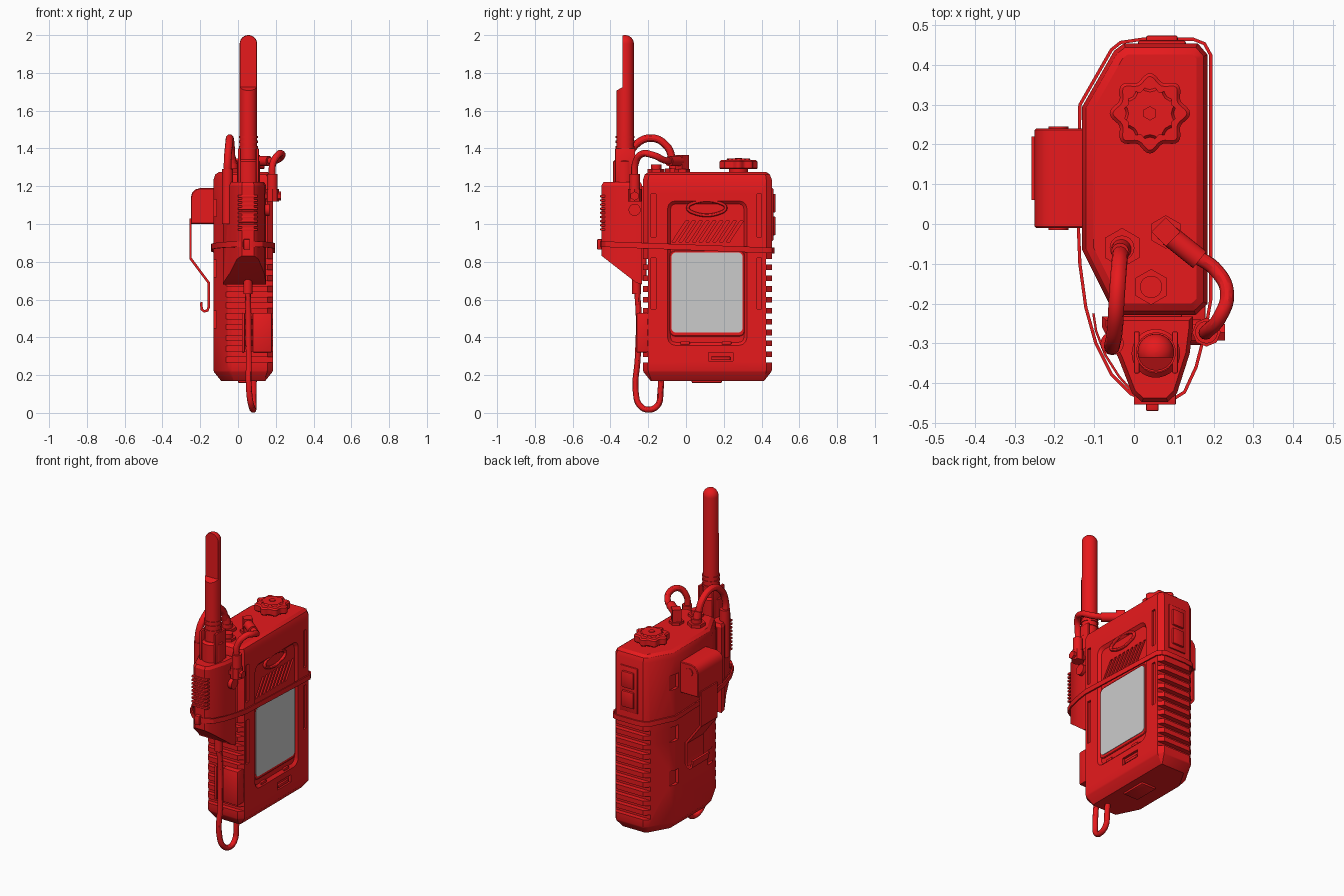
import bpy, bmesh, math
from mathutils import Vector

if "Cube" in bpy.data.objects:
    bpy.data.objects.remove(bpy.data.objects["Cube"])

RED = bpy.data.materials.new("red")
RED.diffuse_color = (0.8, 0.01, 0.012, 1)
RED.use_nodes = True
RED.node_tree.nodes["Principled BSDF"].inputs["Base Color"].default_value = RED.diffuse_color
XY = lambda u, v, w: (u, v, w)
XZ = lambda u, v, w: (u, w, v)
YZ = lambda u, v, w: (w, u, v)

def finish(name, bm, mat=RED):
    bmesh.ops.recalc_face_normals(bm, faces=bm.faces)
    me = bpy.data.meshes.new(name)
    bm.to_mesh(me)
    bm.free()
    ob = bpy.data.objects.new(name, me)
    bpy.context.collection.objects.link(ob)
    if mat:
        me.materials.append(mat)
    smooth(ob)
    return ob

def select(ob):
    bpy.ops.object.select_all(action='DESELECT')
    ob.select_set(True)
    bpy.context.view_layer.objects.active = ob

def smooth(ob):
    select(ob)
    bpy.ops.object.shade_smooth_by_angle(angle=math.radians(30))

def inset(pts, d, closed=True):
    n = len(pts)
    P = [Vector(p) for p in pts]
    area = sum(P[i - 1].cross(P[i]) for i in range(n))
    s = 1 if area > 0 else -1
    out = []
    for i, p in enumerate(P):
        a = P[i - 1] if closed or i > 0 else 2 * p - P[i + 1]
        b = P[(i + 1) % n] if closed or i < n - 1 else 2 * p - P[i - 1]
        e, f = (p - a).normalized(), (b - p).normalized()
        n1, n2 = Vector((-e.y, e.x)), Vector((-f.y, f.x))
        m = n1 + n2
        out.append(p + m * (s * d * 2 / m.dot(m)))
    return out

def loft(name, pts, layers, place=XY, mat=RED):
    # stack inset copies of an outline: layers are (height, inset)
    bm = bmesh.new()
    rings = [[bm.verts.new(place(p.x, p.y, w)) for p in inset(pts, d)] for w, d in layers]
    n = len(pts)
    for r, q in zip(rings, rings[1:]):
        for i in range(n):
            bm.faces.new((r[i], r[(i + 1) % n], q[(i + 1) % n], q[i]))
    bm.faces.new(rings[0])
    bm.faces.new(rings[-1])
    return finish(name, bm, mat)

def ribbon(name, pts, t, w0, w1, place=XY, closed=True):
    bm = bmesh.new()
    inner = inset(pts, t, closed)
    R = [[bm.verts.new(place(*q)) for q in ((*o, w0), (*o, w1), (*i, w1), (*i, w0))]
         for o, i in zip(pts, inner)]
    for k in range(len(R) if closed else len(R) - 1):
        a, b = R[k], R[(k + 1) % len(R)]
        for j in range(4):
            bm.faces.new((a[j], a[(j + 1) % 4], b[(j + 1) % 4], b[j]))
    if not closed:
        bm.faces.new(R[0])
        bm.faces.new(R[-1])
    return finish(name, bm)

def boxes(name, spans, bevel=0.0, mat=RED):
    bm = bmesh.new()
    for x0, x1, y0, y1, z0, z1 in spans:
        vs = bmesh.ops.create_cube(bm, size=1)['verts']
        for v in vs:
            v.co = ((x0 + x1) / 2 + v.co.x * (x1 - x0), (y0 + y1) / 2 + v.co.y * (y1 - y0),
                    (z0 + z1) / 2 + v.co.z * (z1 - z0))
    if bevel:
        bmesh.ops.bevel(bm, geom=bm.edges[:], offset=bevel, segments=2, profile=0.5, affect='EDGES')
    return finish(name, bm, mat)

def cyl(name, p0, p1, r, n=24, r2=None):
    p0, p1 = Vector(p0), Vector(p1)
    bm = bmesh.new()
    bmesh.ops.create_cone(bm, cap_ends=True, segments=n, radius1=r, radius2=r if r2 is None else r2,
                          depth=(p1 - p0).length)
    bm.transform((p1 - p0).to_track_quat('Z', 'Y').to_matrix().to_4x4())
    bmesh.ops.translate(bm, verts=bm.verts, vec=(p0 + p1) / 2)
    return finish(name, bm)

def tube(name, pts, r, closed=False):
    cu = bpy.data.curves.new(name, 'CURVE')
    cu.dimensions, cu.bevel_depth, cu.bevel_resolution, cu.resolution_u = '3D', r, 4, 8
    cu.use_fill_caps = True
    sp = cu.splines.new('BEZIER')
    sp.bezier_points.add(len(pts) - 1)
    sp.use_cyclic_u = closed
    for b, p in zip(sp.bezier_points, pts):
        b.co, b.handle_left_type, b.handle_right_type = p, 'AUTO', 'AUTO'
    ob = bpy.data.objects.new(name, cu)
    bpy.context.collection.objects.link(ob)
    cu.materials.append(RED)
    select(ob)
    bpy.ops.object.convert(target='MESH')
    smooth(bpy.context.object)

def cut(ob, cutter):
    m = ob.modifiers.new("cut", 'BOOLEAN')
    m.operation, m.solver, m.object = 'DIFFERENCE', 'EXACT', cutter
    select(ob)
    # keep the cut ahead of any smoothing modifier
    bpy.ops.object.modifier_move_to_index(modifier="cut", index=0)
    bpy.ops.object.modifier_apply(modifier="cut")
    bpy.data.objects.remove(cutter)
    smooth(ob)

def circle(cx, cy, r, n=32):
    return [(cx + r * math.cos(2 * math.pi * i / n), cy + r * math.sin(2 * math.pi * i / n)) for i in range(n)]

def round_rect(u0, u1, v0, v1, r):
    return [(cu + r * math.cos(math.radians(a + k)), cv + r * math.sin(math.radians(a + k)))
            for cu, cv, a in ((u1 - r, v1 - r, 0), (u0 + r, v1 - r, 90), (u0 + r, v0 + r, 180), (u1 - r, v0 + r, 270))
            for k in (0, 30, 60, 90)]

# Main case with chamfered edges
case = [(-0.13, -0.065), (-0.055, -0.215), (-0.035, -0.228), (0.155, -0.228), (0.185, -0.2), (0.185, 0.425),
        (0.16, 0.454), (-0.025, 0.454), (-0.05, 0.435), (-0.13, 0.295)]
body = loft("case", case, [(0.17, 0.04), (0.215, 0.004), (0.225, 0), (1.235, 0), (1.262, 0.01), (1.275, 0.028)])
# Grip slots at both ends, corner notches, side slits
cut(body, boxes("grip_cutter", [(-0.3, 0.3, *ys, 0.268 + 0.0575 * i, 0.296 + 0.0575 * i)
                                for i in range(10) for ys in ((-0.4, -0.2), (0.424, 0.6))]))
cut(body, boxes("notch_cutter", [(-0.3, -0.112, *ys, z, z + 0.09) for z in (0.45, 0.72, 1.04)
                                 for ys in ((0.26, 0.34), (-0.1, -0.03))]))
cut(body, boxes("slit_cutter", [(0.172, 0.3, y, y + 0.026, *zs) for y in (-0.185, 0.375)
                                for zs in ((0.93, 1.16), (0.55, 0.82))] + [(0.17, 0.3, 0.12, 0.25, 0.275, 0.32)]))
# Recessed face with display and speaker slots
cut(body, loft("recess_cutter", round_rect(-0.1, 0.325, 0.355, 1.125, 0.045), [(0.169, 0.018), (0.205, -0.018)], YZ))
for i in range(9):
    y = -0.075 + 0.036 * i
    cut(body, loft("speaker_cutter", [(y, 0.905), (y + 0.018, 0.905), (y + 0.09, 1.015), (y + 0.072, 1.015)],
                   [(0.155, 0), (0.2, 0)], YZ))
loft("display_bezel", round_rect(-0.088, 0.312, 0.405, 0.86, 0.03), [(0.16, 0), (0.172, 0), (0.175, 0.004)], YZ)
loft("display", round_rect(-0.078, 0.3, 0.425, 0.85, 0.025), [(0.165, 0), (0.178, 0)], YZ, None)
tube("face_handle", [(0.175, y, z) for y, z in ((0.03, 1.063), (0.19, 1.063), (0.21, 1.085), (0.19, 1.107),
                                                (0.03, 1.107), (0.01, 1.085))], 0.009, True)
boxes("face_tab", [(0.168, 0.182, 0.135, 0.235, 0.28, 0.298)], 0.003)
boxes("face_feet", [(0.16, 0.181, y, y + 0.05, 0.362, 0.378) for y in (-0.03, 0.19)], 0.003)
# Bottom and rear fittings
boxes("bottom_plate", [(0.0, 0.1, 0.03, 0.19, 0.158, 0.2)], 0.006)
boxes("rear_button_panel", [(0.01, 0.13, 0.44, 0.462, 0.91, 1.19)], 0.006)
boxes("rear_buttons", [(0.03, 0.11, 0.45, 0.474, z, z + 0.1) for z in (0.94, 1.06)], 0.006)
boxes("front_cable_guide", [(0.078, 0.18, -0.262, -0.19, 0.32, 0.53), (0.02, 0.036, -0.262, -0.19, 0.32, 0.53)], 0.006)

# Scalloped control knob
knob = [((0.092 + 0.009 * math.cos(8 * a)) * math.cos(a) + 0.04, (0.092 + 0.009 * math.cos(8 * a)) * math.sin(a) + 0.278)
        for a in (2 * math.pi * i / 80 for i in range(80))]
cyl("knob_stem", (0.04, 0.278, 1.26), (0.04, 0.278, 1.3), 0.05)
loft("knob", knob, [(1.29, 0.006), (1.297, 0), (1.33, 0), (1.338, 0.008), (1.338, 0.04), (1.346, 0.046), (1.346, 0.065)])
cyl("knob_screw", (0.04, 0.278, 1.335), (0.04, 0.278, 1.35), 0.018, 6)

# Top connectors
for nm, x, y, r, h in (("left", -0.03, -0.06, 0.05, 1.295), ("spare", 0.043, -0.158, 0.045, 1.29), ("right", 0.08, -0.02, 0.042, 1.29)):
    cyl(nm + "_hex_nut", (x, y, 1.26), (x, y, h), r, 6)
    cyl(nm + "_socket", (x, y, h - 0.01), (x, y, h + 0.025), r * 0.62)
cyl("right_plug_block", (0.08, -0.02, 1.29), (0.08, -0.02, 1.365), 0.036, 4)
cyl("right_plug", (0.09, -0.03, 1.333), (0.165, -0.09, 1.333), 0.027)
cyl("left_plug", (-0.03, -0.06, 1.29), (-0.035, -0.07, 1.36), 0.027, 24, 0.022)

# Front radio module with sloped underside
outline = [(-0.08, -0.232), (-0.08, -0.26), (-0.04, -0.335), (-0.005, -0.425), (0.02, -0.447), (0.085, -0.447),
           (0.108, -0.425), (0.14, -0.325), (0.148, -0.26), (0.148, -0.232)]
module = loft("radio_module", outline, [(0.5, 0), (1.205, 0), (1.222, 0.01)])
cut(module, loft("slope_cutter", [(-0.6, 0.96), (-0.445, 0.83), (-0.265, 0.69), (-0.2, 0.67), (-0.2, 0.4), (-0.6, 0.4)],
                 [(-0.3, 0), (0.3, 0)], YZ))
boxes("module_bracket", [(-0.05, 0.12, -0.25, -0.21, 0.7, 1.2)], 0.004)
boxes("module_grille", [(0.0, 0.105, -0.454, -0.42, 0.965 + 0.022 * i, 0.977 + 0.022 * i) for i in range(9)], 0.002)

# Antenna with half-cut tip
tip = [(1.954 + 0.046 * math.sin(a), 0.046 * (1 - math.cos(a))) for a in (math.radians(10 * k) for k in range(9))]
antenna = loft("antenna", circle(0.055, -0.322, 0.046), [(1.2, 0)] + tip + [(2.0, 0.0455)])
cut(antenna, loft("tip_cutter", [(-0.335, 2.2), (-0.335, 1.725), (-0.45, 1.66), (-0.45, 2.2)], [(-0.2, 0), (0.3, 0)], YZ))
loft("antenna_base", circle(0.055, -0.325, 0.061), [(1.2, 0), (1.33, 0), (1.342, 0.012)])
boxes("antenna_base_fins", [(x, x + 0.014, -0.375, -0.27, 1.22, 1.4) for x in (0.0, 0.096)], 0.003)
for z in (1.4, 1.43, 1.455):
    cyl("antenna_ring", (0.055, -0.322, z), (0.055, -0.322, z + 0.012), 0.05)

# Cables between case and module
tube("left_cable", [(-0.034, -0.07, 1.34), (-0.037, -0.1, 1.41), (-0.043, -0.18, 1.455), (-0.048, -0.265, 1.42),
                    (-0.055, -0.305, 1.34), (-0.055, -0.305, 1.25)], 0.02)
cyl("left_cable_plug", (-0.055, -0.3, 1.0), (-0.055, -0.3, 1.29), 0.029)
tube("right_cable", [(0.155, -0.08, 1.333), (0.205, -0.115, 1.338), (0.234, -0.175, 1.365), (0.215, -0.235, 1.37),
                     (0.185, -0.268, 1.32), (0.18, -0.272, 1.24)], 0.018)
cyl("right_cable_plug", (0.182, -0.272, 1.18), (0.182, -0.272, 1.265), 0.028)
cyl("right_cable_elbow", (0.182, -0.272, 1.12), (0.182, -0.272, 1.185), 0.036, 8)
cyl("right_cable_nut", (0.13, -0.272, 1.148), (0.228, -0.272, 1.148), 0.024, 6)
cyl("module_side_cap", (0.12, -0.272, 1.075), (0.168, -0.272, 1.075), 0.032)
cyl("bottom_plug", (0.052, -0.262, 0.63), (0.052, -0.262, 0.71), 0.024)
tube("bottom_cable", [(0.052, -0.26, 0.66), (0.055, -0.25, 0.5), (0.057, -0.255, 0.3), (0.06, -0.265, 0.1), (0.07, -0.245, 0.04),
                      (0.08, -0.2, 0.017), (0.082, -0.15, 0.04), (0.083, -0.135, 0.12), (0.083, -0.13, 0.2)], 0.016)

# Strap around case and module, with loose tail and buckle
tilt = lambda u, v, w: (u, v, w - 0.037 * v)
strap = [(0.197, -0.19), (0.183, -0.27), (0.16, -0.36), (0.13, -0.425), (0.09, -0.45), (0.04, -0.453), (-0.01, -0.43),
         (-0.06, -0.38), (-0.1, -0.3), (-0.125, -0.21), (-0.14, -0.1), (-0.144, 0.0), (-0.14, 0.3), (-0.06, 0.44),
         (-0.035, 0.46), (0.02, 0.468), (0.15, 0.468), (0.18, 0.456), (0.197, 0.425)]
ribbon("strap", strap, 0.008, 0.862, 0.892, tilt)
ribbon("strap_tail", [(-0.105, -0.225), (-0.098, -0.27), (-0.075, -0.33), (-0.04, -0.385), (0.0, -0.43), (0.05, -0.462)],
       0.006, 0.862, 0.892, tilt, False)
boxes("strap_buckle", [(0.03, 0.062, -0.47, -0.44, 0.865, 0.92)], 0.004)

# Belt clip housing and spring hook
loft("clip_housing", [(-0.12, 1.0), (-0.25, 1.0), (-0.25, 1.14), (-0.243, 1.165), (-0.225, 1.183), (-0.2, 1.19), (-0.12, 1.19)],
     [(-0.01, 0.004), (-0.006, 0), (0.236, 0), (0.24, 0.004)], XZ)
cyl("clip_pin", (-0.19, -0.015, 1.14), (-0.19, 0.245, 1.14), 0.025, 16)
ribbon("clip_hook", [(-0.245, 1.03), (-0.245, 0.82), (-0.148, 0.69), (-0.148, 0.56), (-0.157, 0.537), (-0.18, 0.53),
                     (-0.198, 0.545), (-0.202, 0.585)], 0.013, 0.06, 0.22, XZ, False)
